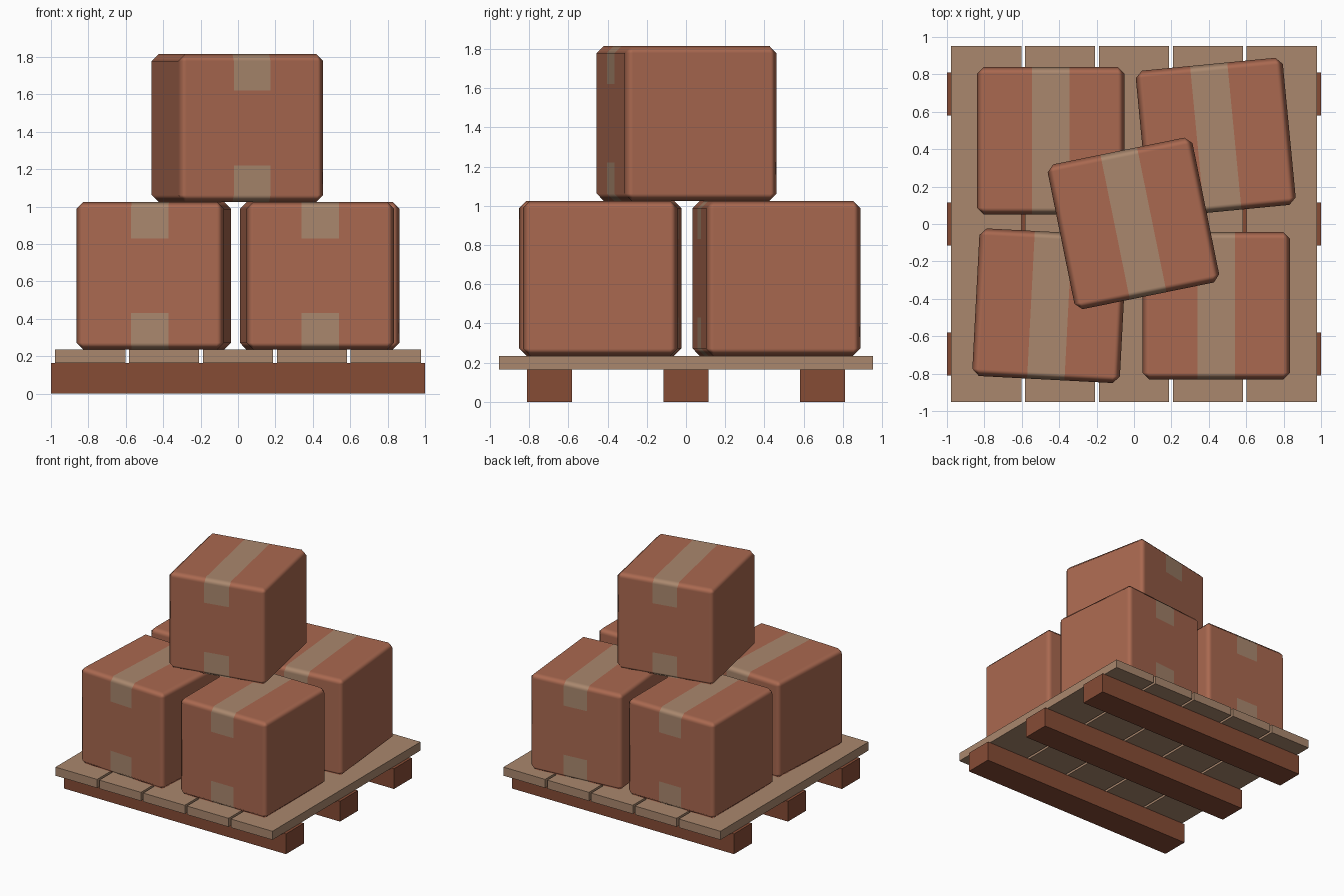
import bpy, bmesh
from math import radians
from mathutils import Vector, Matrix

if "Cube" in bpy.data.objects:
    bpy.data.objects.remove(bpy.data.objects["Cube"])


def make_mat(name, rgb):
    m = bpy.data.materials.new(name)
    m.diffuse_color = (*rgb, 1)
    m.use_nodes = True
    m.node_tree.nodes["Principled BSDF"].inputs["Base Color"].default_value = m.diffuse_color
    return m


CARD = make_mat("cardboard", (0.40, 0.14, 0.08))
TAPE = make_mat("packing_tape", (0.40, 0.245, 0.155))
PLANK = make_mat("light_wood", (0.40, 0.245, 0.155))
RUNNER = make_mat("dark_wood", (0.24, 0.072, 0.036))

SIZE, CHAMFER = 0.79, 0.037
TAPE_HALF, TAPE_DROP = 0.1, 0.195


def finish(bm, name, mats):
    me = bpy.data.meshes.new(name)
    bm.to_mesh(me)
    bm.free()
    for m in mats:
        me.materials.append(m)
    ob = bpy.data.objects.new(name, me)
    bpy.context.collection.objects.link(ob)
    return ob


def block(name, center, size, mat):
    bm = bmesh.new()
    bmesh.ops.create_cube(bm, size=1, matrix=Matrix.Diagonal((*size, 1)))
    ob = finish(bm, name, [mat])
    ob.location = center
    return ob


def carton(name, x, y, z, angle):
    # chamfered cube
    bm = bmesh.new()
    bmesh.ops.create_cube(bm, size=SIZE)
    bmesh.ops.bevel(bm, geom=bm.edges[:], offset=CHAMFER, segments=1,
                    affect='EDGES', profile=0.5)
    # cut the tape outline into the faces it crosses
    lim = SIZE / 2 - TAPE_DROP
    for s in (-1, 1):
        bmesh.ops.bisect_plane(bm, geom=bm.verts[:] + bm.edges[:] + bm.faces[:],
                               plane_co=(s * TAPE_HALF, 0, 0), plane_no=(1, 0, 0))
    for s in (-1, 1):
        strip = [f for f in bm.faces if abs(f.calc_center_median().x) < TAPE_HALF]
        edges = {e for f in strip for e in f.edges}
        verts = {v for f in strip for v in f.verts}
        bmesh.ops.bisect_plane(bm, geom=list(verts) + list(edges) + strip,
                               plane_co=(0, 0, s * lim), plane_no=(0, 0, 1))
    # tape wraps over the top and bottom and a short way down front and back
    for f in bm.faces:
        c = f.calc_center_median()
        f.smooth = True
        if abs(c.x) < TAPE_HALF and abs(c.z) > lim:
            f.material_index = 1
    ob = finish(bm, name, [CARD, TAPE])
    ob.location = (x, y, z + SIZE / 2)
    ob.rotation_euler.z = radians(angle)
    # flat sides with soft chamfers
    wn = ob.modifiers.new("weighted_normals", 'WEIGHTED_NORMAL')
    wn.weight = 100
    return ob


# pallet runners
for label, y in (("front", -0.695), ("middle", 0), ("back", 0.695)):
    block(f"pallet_runner_{label}", (0, y, 0.0825), (2, 0.23, 0.165), RUNNER)

# pallet deck planks
for i in range(5):
    block(f"pallet_plank_{i + 1}", ((i - 2) * 0.395, 0, 0.2),
          (0.375, 1.906, 0.07), PLANK)

# cartons
carton("box_back_left", -0.445, 0.445, 0.235, 0)
carton("box_front_right", 0.44, -0.437, 0.235, 0)
carton("box_back_right", 0.437, 0.461, 0.235, 5.5)
carton("box_front_left", -0.451, -0.437, 0.235, -3)
carton("box_top", -0.003, 0.003, 1.025, 11.5)
